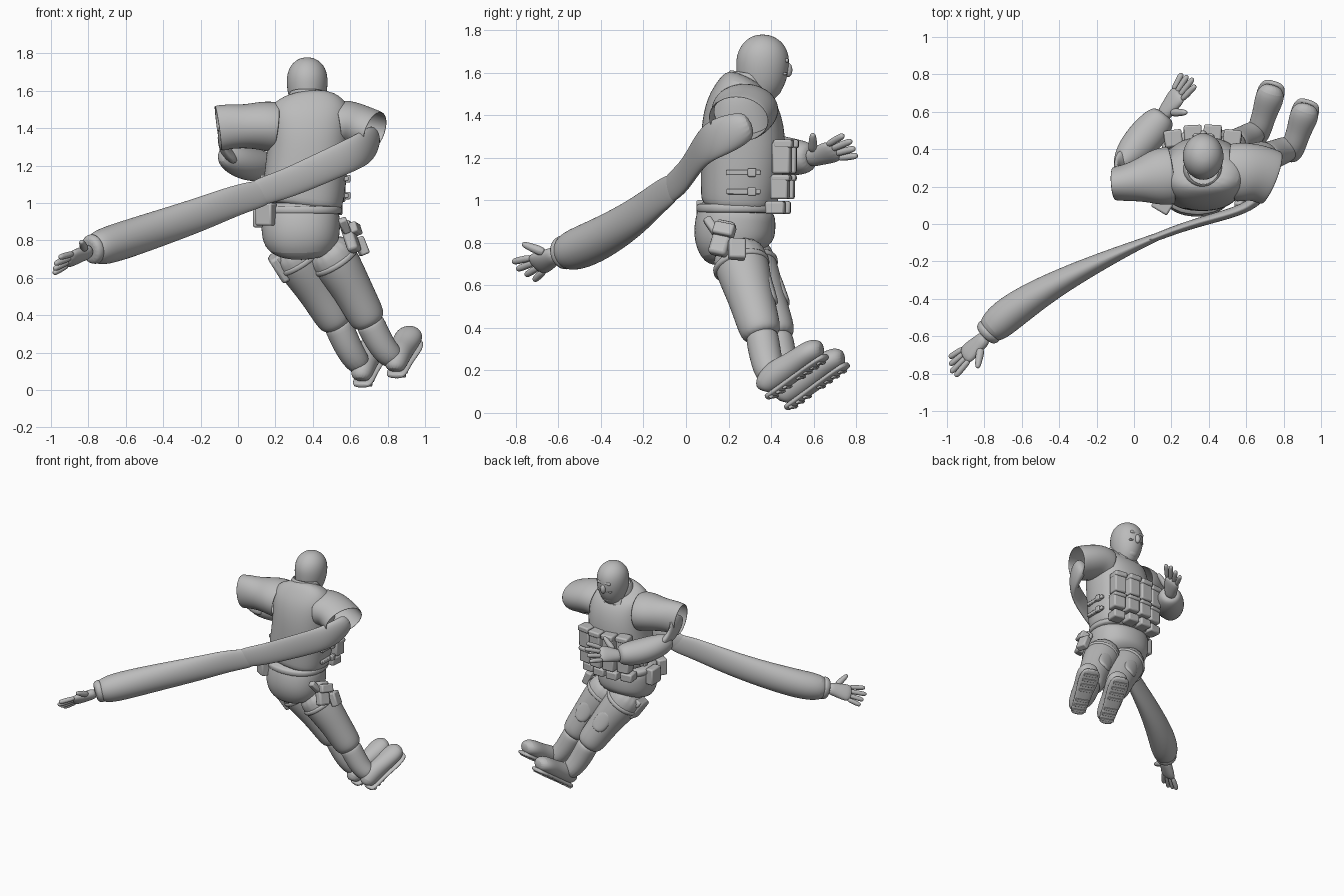
import bpy, bmesh, math
from mathutils import Vector, Matrix

default = bpy.data.objects.get("Cube")
if default:
    bpy.data.objects.remove(default, do_unlink=True)

grey = bpy.data.materials.new("plain grey")
grey.use_nodes = True
grey.diffuse_color = (0.5, 0.5, 0.5, 1)
grey.node_tree.nodes["Principled BSDF"].inputs["Base Color"].default_value = (0.5, 0.5, 0.5, 1)

UP, FORWARD = Vector((0, 0, 1)), Vector((0, 1, 0))


def finish(name, bm, subdivide=0, bevel=0, shell=0):
    """Turn a bmesh into a smooth shaded object."""
    bmesh.ops.recalc_face_normals(bm, faces=bm.faces)
    mesh = bpy.data.meshes.new(name)
    bm.to_mesh(mesh)
    bm.free()
    mesh.materials.append(grey)
    obj = bpy.data.objects.new(name, mesh)
    bpy.context.collection.objects.link(obj)
    if shell:
        obj.modifiers.new("shell", "SOLIDIFY").thickness = shell
    if bevel:
        mod = obj.modifiers.new("bevel", "BEVEL")
        mod.width, mod.segments = bevel, 2
    if subdivide:
        mod = obj.modifiers.new("smooth", "SUBSURF")
        mod.levels = mod.render_levels = subdivide
    bpy.ops.object.select_all(action="DESELECT")
    bpy.context.view_layer.objects.active = obj
    obj.select_set(True)
    bpy.ops.object.shade_smooth_by_angle(angle=math.radians(40))
    return obj


def loft(name, rings, hint=UP, sides=16, caps=True, shell=0, power=1.0, subdivide=2):
    """Skin rings of (x, y, z, side radius, hint radius) along their path."""
    bm = bmesh.new()
    centres = [Vector(r[:3]) for r in rings]
    loops = []
    for i, ring in enumerate(rings):
        along = centres[min(i + 1, len(rings) - 1)] - centres[max(i - 1, 0)]
        side = along.cross(hint).normalized()
        up = side.cross(along).normalized()
        loop = []
        for k in range(sides):
            c, s = math.cos(math.tau * k / sides), math.sin(math.tau * k / sides)
            c, s = (math.copysign(abs(w) ** power, w) for w in (c, s))
            loop.append(bm.verts.new(centres[i] + side * c * ring[3] + up * s * ring[-1]))
        loops.append(loop)
    for a, b in zip(loops, loops[1:]):
        for k in range(sides):
            n = (k + 1) % sides
            bm.faces.new((a[k], a[n], b[n], b[k]))
    if caps:
        bm.faces.new(loops[0])
        bm.faces.new(loops[-1])
    return finish(name, bm, subdivide, shell=shell)


def box(name, centre, size, facing=FORWARD, up=UP, bevel=0.01):
    """Bevelled block; size is width, depth along facing, height along up."""
    y = Vector(facing).normalized()
    x = y.cross(Vector(up)).normalized()
    turn = Matrix((x, y, x.cross(y))).transposed().to_4x4()
    bm = bmesh.new()
    bmesh.ops.create_cube(bm, matrix=Matrix.Translation(centre) @ turn @ Matrix.Diagonal((*size, 1)))
    return finish(name, bm, bevel=bevel)


def ball(name, centre, size):
    bm = bmesh.new()
    bmesh.ops.create_uvsphere(bm, u_segments=20, v_segments=12, radius=1,
                              matrix=Matrix.Translation(centre) @ Matrix.Diagonal((*size, 1)))
    return finish(name, bm)


def hand(name, wrist, along, thumb_side):
    """Open hand with four fanned fingers and a thumb."""
    wrist, d = Vector(wrist), Vector(along).normalized()
    s = Vector(thumb_side)
    s = (s - d * s.dot(d)).normalized()
    palm = [(*(wrist + d * t), thick, wide) for t, thick, wide in
            ((-.04, .038, .044), (.02, .036, .05), (.08, .033, .064), (.14, .025, .064))]
    loft(name + "_palm", palm, s, 12)
    for i in range(4):
        f = 1.5 - i
        root = wrist + d * .11 + s * f * .03
        way = (d + s * f * .14).normalized()
        reach = .135 - .014 * abs(f - .5)
        tips = [(*(root + way * reach * t), .018, .018) for t in (0, .5, .85)]
        tips.append((*(root + way * reach), .011))
        loft(f"{name}_finger_{i + 1}", tips, s, 8)
    root, way = wrist + d * .02 + s * .035, (d * .7 + s).normalized()
    loft(name + "_thumb", [(*(root + way * t), r) for t, r in
                           ((0, .027), (.06, .022), (.1, .018), (.12, .01))], d, 8)


# Torso and clothing
loft("trouser_seat", [(.34, .25, .72, .12, .12), (.34, .235, .76, .195, .175), (.335, .225, .83, .215, .198),
                      (.335, .235, .92, .215, .193), (.34, .25, 1.0, .2, .17)], FORWARD, power=.9)
loft("vest", [(.34, .25, .97, .205, .175), (.345, .25, 1.0, .22, .185), (.36, .265, 1.14, .225, .2),
              (.375, .27, 1.28, .222, .205), (.38, .262, 1.4, .222, .19), (.38, .252, 1.49, .225, .153),
              (.38, .262, 1.545, .195, .11), (.375, .28, 1.58, .11, .085)], FORWARD, power=.85)
loft("belt", [(.338, .245, z, .222, .2) for z in (.935, .95, .975, .99)], FORWARD, power=.9, subdivide=1)
loft("collar", [(.37, .285, 1.53, .115, .11), (.37, .29, 1.57, .105, .1), (.37, .295, 1.6, .092, .092)],
     FORWARD, caps=False, shell=.012)
for side in (-1, 1):
    box("collar_flap", (.37 + side * .055, .385, 1.5), (.06, .015, .07), (side * .3, 1, .5))

# Head in a balaclava
loft("head", [(.37, .3, 1.48, .07, .07), (.37, .325, 1.515, .082, .1), (.37, .348, 1.56, .1, .12),
              (.37, .36, 1.62, .112, .128), (.37, .362, 1.68, .112, .127), (.37, .36, 1.73, .096, .105),
              (.37, .36, 1.765, .06, .065), (.37, .36, 1.779, .023, .023)], FORWARD)
ball("nose", (.37, .48, 1.612), (.02, .02, .034))
ball("chin", (.37, .405, 1.525), (.055, .045, .04))
box("brow", (.37, .472, 1.657), (.11, .022, .02), bevel=.008)
box("mask_edge", (.37, .465, 1.595), (.12, .02, .012), bevel=.005)
for side in (-1, 1):
    ball("eye", (.37 + side * .038, .461, 1.635), (.018, .012, .012))

# Bent arm on the -x side
loft("right_sleeve", [(.2, .26, 1.405, .16, .14), (.12, .25, 1.415, .155, .133), (.04, .235, 1.41, .12, .118),
                      (-.04, .22, 1.41, .1, .122), (-.11, .215, 1.4, .092, .125)], caps=False, shell=.008)
loft("right_elbow_fold", [(-.075, .22, 1.44, .02, .08), (-.095, .25, 1.36, .02, .08),
                          (-.07, .3, 1.28, .03, .08), (-.03, .36, 1.24, .04, .08)], FORWARD)
loft("right_forearm", [(-.09, .29, 1.27, .03, .05), (-.04, .35, 1.245, .08, .08), (.03, .43, 1.215, .1, .092),
                       (.1, .51, 1.2, .098, .09), (.15, .57, 1.2, .08, .075), (.165, .59, 1.2, .05, .05)])
hand("right_hand", (.17, .6, 1.2), (.14, .2, .065), (.6, -.3, .7))

# Stretched arm on the +x side
loft("left_sleeve", [(.53, .275, 1.42, .16, .13), (.59, .28, 1.43, .16, .125), (.66, .275, 1.405, .155, .12),
                     (.735, .245, 1.38, .155, .115)], caps=False, shell=.008)
loft("left_upper_arm", [(.72, .31, 1.36, .045, .06), (.715, .24, 1.33, .045, .085), (.68, .15, 1.295, .035, .095),
                        (.6, .08, 1.255, .028, .09), (.4, .025, 1.165, .026, .085), (.25, -.02, 1.1, .024, .08),
                        (.12, -.07, 1.06, .022, .075), (.08, -.085, 1.045, .02, .065)])
loft("left_forearm", [(.17, -.05, 1.065, .018, .06), (.12, -.07, 1.05, .022, .075), (0, -.12, 1.02, .03, .083),
                      (-.2, -.21, .94, .05, .092), (-.45, -.335, .855, .075, .1), (-.66, -.47, .785, .1, .105),
                      (-.76, -.56, .755, .09, .095), (-.79, -.59, .75, .05, .05)])
loft("left_cuff", [(-.755, -.555, .76, .08, .09), (-.785, -.585, .75, .075, .08), (-.8, -.6, .745, .06, .065)])
hand("left_hand", (-.815, -.625, .735), (-.17, -.15, -.075), (.25, -.75, .65))


def leg(name, hip, knee, cuff, ankle, heel, toe):
    """Trouser leg, knee pad and boot through the given joints."""
    hip, knee, cuff, ankle, heel, toe = map(Vector, (hip, knee, cuff, ankle, heel, toe))
    stops = [(hip, .13), (hip.lerp(knee, .5), .132), (knee, .112), (knee.lerp(cuff, .5), .105),
             (cuff.lerp(knee, .15), .1), (cuff, .075)]
    loft(name + "_trousers", [(*p, r, r) for p, r in stops], FORWARD)
    shin = (knee - cuff).normalized()
    front = FORWARD - shin * shin.y
    loft(name + "_knee_pad", [(*(knee + front * .098 + shin * h), w, .025) for h, w in
                              ((-.085, .03), (-.06, .055), (0, .06), (.06, .05), (.08, .025))], FORWARD, 12)
    # Boot shaft, foot, sole and tread
    d = (toe - heel).normalized()
    lift = Vector((-.15, -.55, .8))
    lift = (lift - d * lift.dot(d)).normalized()
    loft(name + "_boot_shaft", [(*cuff.lerp(knee, .1), .075), (*cuff, .08), (*ankle, .075),
                                (*(heel + d * .085 + lift * .06), .065)], FORWARD)
    length = (toe - heel).length
    foot = [(*(heel + d * length * t + lift * (h + .01)), w, h) for t, w, h in
            ((.02, .035, .035), (.08, .06, .058), (.3, .066, .07), (.55, .066, .06), (.8, .08, .06),
             (.95, .072, .055), (1.03, .04, .035))]
    loft(name + "_boot", foot, lift)
    loft(name + "_sole", [(*(heel + d * length * t + lift * .012), w, .016) for t, w in
                          ((0, .04), (.08, .06), (.4, .058), (.75, .08), (.95, .07), (1.03, .045))],
         lift, power=.8)
    for i in range(8):
        if i != 3:
            box(name + "_tread", heel + d * length * (.1 + .115 * i), (.1, .02, .018), d, lift, .004)


leg("right_leg", (.26, .26, .79), (.415, .355, .55), (.54, .43, .34), (.6, .455, .2),
    (.66, .475, .01), (.75, .76, .215))
leg("left_leg", (.455, .235, .79), (.6, .3, .56), (.71, .36, .35), (.785, .385, .2),
    (.84, .385, .06), (.935, .66, .255))

# Chest pouches with flaps, in two rows
for i in range(4):
    x = .21 + i * .105
    out = (x - .37) * .8
    y = .49 - abs(x - .37) * .25
    way = (out, 1, 0)
    box("magazine_pouch", (x, y, 1.2), (.09, .085, .15), way)
    box("pouch_flap", (x, y + .008, 1.265), (.096, .09, .04), way)
    box("lower_pouch", (x, y - .01, 1.06), (.092, .085, .11), way)
    box("lower_flap", (x, y - .003, 1.105), (.097, .09, .03), way)
    box("belt_pouch", (x - .015, y - .03, .965), (.09, .09, .06), way)

# Side straps and buckles of the vest
for side in (-1, 1):
    for z in (1.04, 1.13):
        box("side_strap", (.36 + side * .218, .27, z), (.16, .025, .025), (side, 0, 0), bevel=.005)
        box("buckle", (.36 + side * .226, .31, z), (.04, .03, .04), (side, 0, 0), bevel=.006)

# Hip gear
box("holster", (.6, .17, .82), (.09, .06, .17), (1, -.25, .4), (-.3, .3, 1), .015)
box("holster_flap", (.62, .18, .86), (.1, .06, .06), (1, -.25, .4), (-.3, .3, 1))
box("pistol_grip", (.57, .12, .88), (.04, .045, .09), (1, 0, .4), (0, -.6, 1))
box("holster_pouch", (.66, .24, .77), (.08, .05, .1), (1, .2, .4), (-.4, 0, 1))
box("rear_pouch", (.15, .1, .94), (.1, .07, .12), (-.6, -1, 0))
box("side_pouch", (.11, .24, .93), (.11, .06, .12), (-1, 0, 0))
box("thigh_pocket", (.22, .27, .65), (.12, .05, .15), (-.8, 0, -.5), (-.5, -.25, .8), .015)
box("thigh_pocket_flap", (.205, .265, .7), (.13, .05, .05), (-.8, 0, -.5), (-.5, -.25, .8))
for point in ((.325, .3, .69), (.52, .26, .69)):
    way = Vector((.5, .22, -.8)) * .02
    loft("thigh_strap", [(*(Vector(point) + way * t), .136, .138) for t in (-1, -.4, .4, 1)], FORWARD, subdivide=1)
